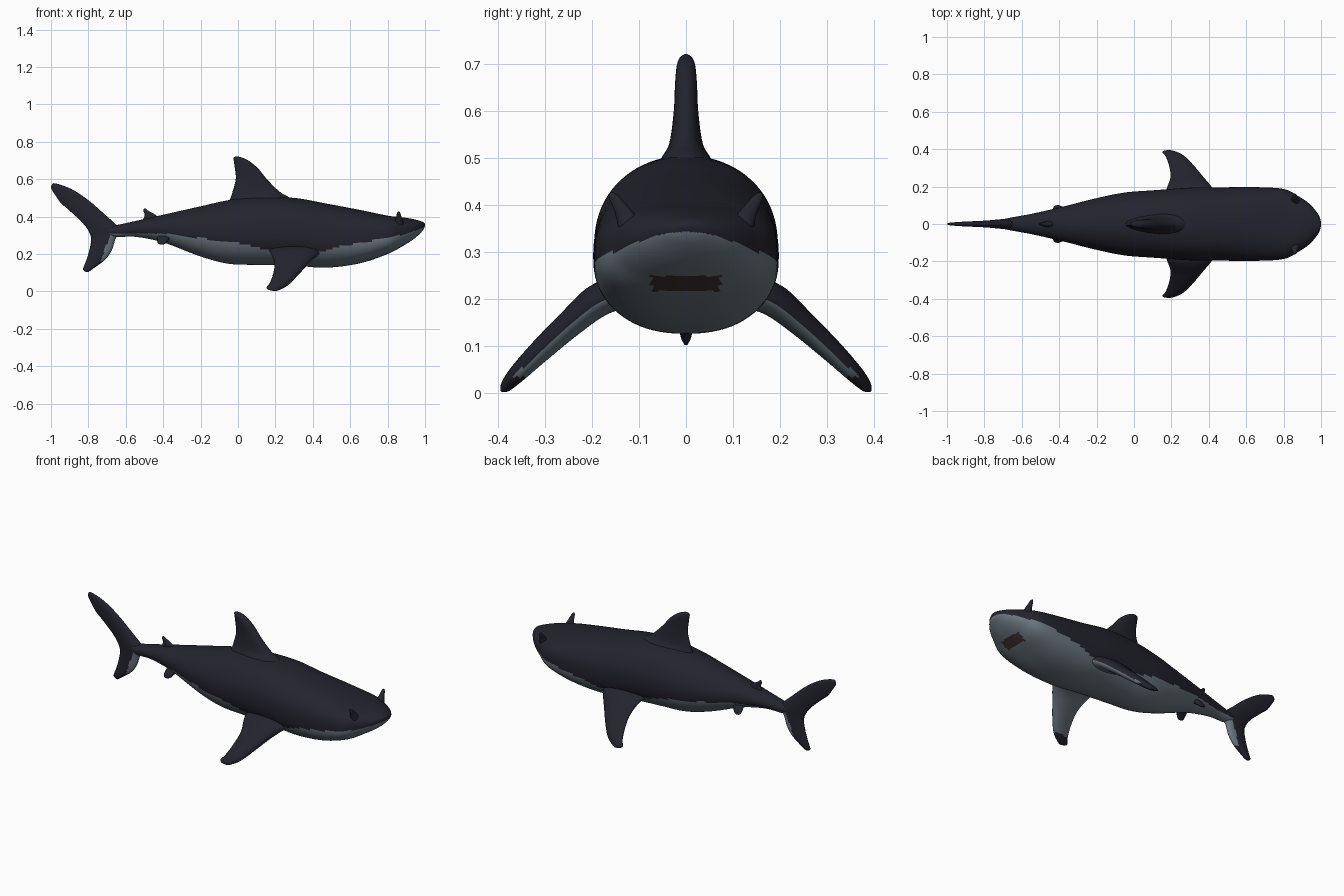
import bpy, bmesh, math
from mathutils import Vector


def material(name, rgb):
    m = bpy.data.materials.new(name)
    m.diffuse_color = (*rgb, 1)
    return m


MATS = [material("dark_navy_skin", (0.017, 0.017, 0.027)),
        material("pale_grey_belly", (0.15, 0.185, 0.215)),
        material("mouth_brown", (0.05, 0.03, 0.03))]


def spline(keys, steps):
    """Smooth curve through rows of numbers."""
    out = []
    for i in range(len(keys) - 1):
        p0, p1 = keys[max(i - 1, 0)], keys[i]
        p2, p3 = keys[i + 1], keys[min(i + 2, len(keys) - 1)]
        for s in range(steps):
            t = s / steps
            out.append([0.5 * (2 * b + (c - a) * t + (2 * a - 5 * b + 4 * c - d) * t * t
                               + (3 * b - a - 3 * c + d) * t ** 3)
                        for a, b, c, d in zip(p0, p1, p2, p3)])
    out.append(list(keys[-1]))
    return out


def loft(name, rings, rule):
    bm = bmesh.new()
    vs = [[bm.verts.new(p) for p in r] for r in rings]
    n = len(vs[0])
    for a, b in zip(vs, vs[1:]):
        for i in range(n):
            bm.faces.new((a[i], a[(i + 1) % n], b[(i + 1) % n], b[i]))
    bm.faces.new(vs[0])
    bm.faces.new(vs[-1])
    bmesh.ops.recalc_face_normals(bm, faces=bm.faces[:])
    bm.normal_update()
    for f in bm.faces:
        f.smooth = True
        f.material_index = rule(f.calc_center_median(), f.normal)
    me = bpy.data.meshes.new(name)
    bm.to_mesh(me)
    bm.free()
    for m in MATS:
        me.materials.append(m)
    ob = bpy.data.objects.new(name, me)
    bpy.context.collection.objects.link(ob)
    return ob


def fin(name, keys, normal, rule=lambda c, n: 0, steps=6, n=28):
    """Keys: front edge xyz, rear edge xyz, half thickness."""
    nv = Vector(normal).normalized()
    rings = []
    for k in spline(keys, steps):
        le, te, t = Vector(k[0:3]), Vector(k[3:6]), max(k[6], 0.002)
        ring = []
        for i in range(n):
            a = 2 * math.pi * i / n
            ring.append((le + te) / 2 + (le - te) / 2 * math.cos(a)
                        + nv * t * math.sin(a) * (0.9 + 0.25 * math.cos(a)))
        rings.append(ring)
    return loft(name, rings, rule)


# Colour border height along the body
BORDER = [(-1, .31), (-.4, .31), (-.2, .285), (0, .26), (.15, .225), (.45, .21),
          (.52, .238), (.7, .265), (.8, .295), (.88, .302), (.95, .325), (1, .345)]


def border(x):
    for (x0, z0), (x1, z1) in zip(BORDER, BORDER[1:]):
        if x <= x1:
            return z0 + (z1 - z0) * (x - x0) / (x1 - x0)
    return BORDER[-1][1]


def body_rule(c, n):
    if c.x > .75 and abs(c.y) < .074 and .218 < c.z < .25:
        return 2
    return 1 if c.z < border(c.x) else 0


# Body: x, top, bottom, half width, squareness
BODY = [(1, .362, .35, .012, 2), (.985, .373, .322, .052, 2), (.94, .386, .28, .106, 2.2),
        (.88, .396, .242, .148, 2.5), (.8, .405, .2, .187, 2.7), (.65, .436, .15, .197, 2.5),
        (.47, .47, .127, .196, 2.3), (.3, .5, .138, .194, 2.2), (.1, .505, .142, .18, 2.1),
        (-.05, .488, .148, .168, 2), (-.2, .455, .187, .138, 2), (-.4, .41, .262, .088, 2),
        (-.55, .376, .292, .054, 2), (-.65, .355, .29, .036, 2), (-.72, .345, .3, .022, 2)]
rings = []
for x, top, bot, w, e in spline(BODY, 10):
    ring = []
    for i in range(80):
        a = 2 * math.pi * i / 80
        c, s = math.cos(a), math.sin(a)
        ring.append((x, w * math.copysign(abs(c) ** (2 / e), c),
                     (top + bot) / 2 + (top - bot) / 2 * math.copysign(abs(s) ** (2 / e), s)))
    rings.append(ring)
loft("body", rings, body_rule)


def upright(rows):
    return [(a, 0, b, c, 0, d, t) for a, b, c, d, t in rows]


# Back fins
fin("dorsal_fin", upright([
    (.33, .455, -.06, .455, .085), (.27, .505, -.04, .5, .055), (.22, .535, -.03, .53, .038),
    (.155, .6, -.012, .6, .028), (.105, .66, -.017, .66, .025), (.055, .7, -.022, .695, .021),
    (.02, .716, -.024, .713, .014), (-.003, .722, -.015, .721, .003)]), (0, 1, 0))
fin("rear_dorsal_fin", upright([
    (-.39, .37, -.52, .36, .022), (-.445, .412, -.5, .405, .014), (-.475, .428, -.505, .43, .01),
    (-.493, .443, -.503, .443, .003)]), (0, 1, 0))

# Tail fin with pale lower front edge
fin("tail_fin", upright([
    (-.8, .103, -.82, .106, .004), (-.77, .125, -.828, .122, .013), (-.71, .17, -.81, .17, .018),
    (-.675, .22, -.795, .22, .021), (-.655, .28, -.785, .28, .024), (-.63, .33, -.8, .325, .028),
    (-.66, .365, -.83, .365, .025), (-.705, .405, -.86, .395, .021), (-.79, .48, -.91, .44, .017),
    (-.87, .536, -.947, .472, .014), (-.93, .564, -.975, .512, .011),
    (-.98, .578, -.996, .545, .007), (-.993, .575, -1, .56, .002)]), (0, 1, 0),
    lambda c, n: 1 if .16 < c.z < .31 and c.x > -.685 - (.3 - c.z) * .35 else 0, n=40)

# Paired fins and eye bumps
for side, label in ((1, "left"), (-1, "right")):
    def mirror(rows):
        return [(a, side * b, c, d, side * e, f, t) for a, b, c, d, e, f, t in rows]

    fin(label + "_pectoral_fin", mirror([
        (.46, .13, .215, .16, .13, .225, .045), (.42, .19, .19, .175, .19, .205, .038),
        (.37, .25, .143, .195, .25, .15, .031), (.32, .31, .088, .188, .31, .095, .026),
        (.27, .36, .038, .17, .36, .046, .02), (.225, .384, .012, .152, .384, .02, .013),
        (.2, .393, .004, .165, .393, .008, .003)]), (0, side * .67, .74),
        lambda c, n: 1 if n.z < -.25 and c.z > .035 else 0)
    fin(label + "_pelvic_fin", mirror([
        (-.35, .05, .3, -.43, .05, .3, .015), (-.37, .078, .278, -.432, .078, .278, .014),
        (-.385, .092, .26, -.43, .092, .26, .01), (-.4, .099, .253, -.42, .099, .253, .003)]),
        (0, side * .6, .8))
    fin(label + "_eye_bump", mirror([
        (.885, .125, .365, .835, .125, .365, .025), (.875, .14, .395, .845, .14, .395, .016),
        (.868, .155, .418, .85, .155, .418, .01), (.862, .161, .427, .855, .161, .427, .002)]),
        (0, .8, -side * .6))
